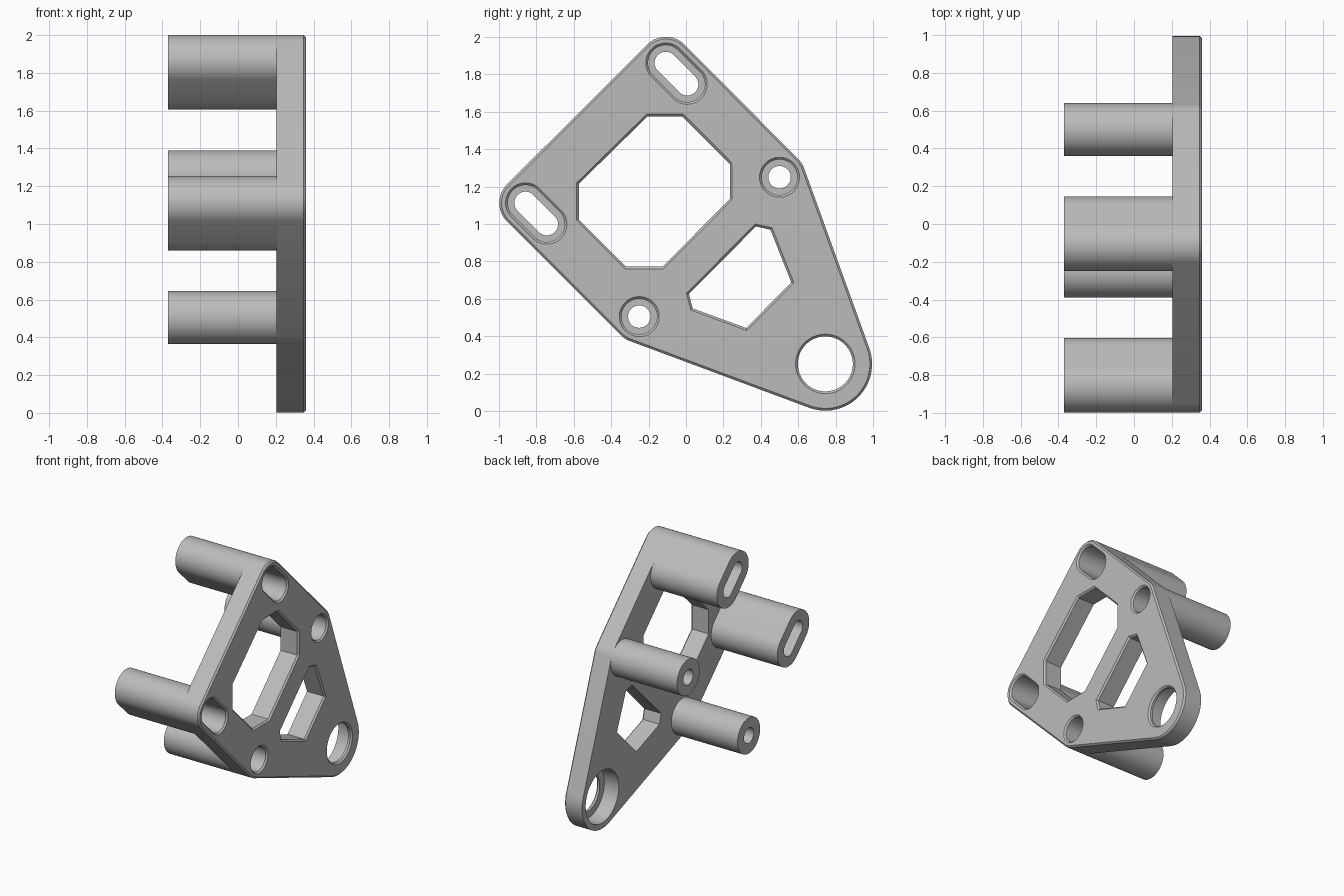
import bpy, bmesh, math
from mathutils import Vector
from mathutils.geometry import convex_hull_2d

if "Cube" in bpy.data.objects:
    bpy.data.objects.remove(bpy.data.objects["Cube"])

grey = bpy.data.materials.new("light_grey")
grey.use_nodes = True
colour = (0.5, 0.5, 0.5, 1)
grey.diffuse_color = colour
grey.node_tree.nodes["Principled BSDF"].inputs["Base Color"].default_value = colour

# Plate faces, post end and the depth of the screw head recess
BACK, FRONT, POST_END, RECESS = 0.205, 0.36, -0.37, -0.1
CHAMFER = 0.012
BOSS_R, HEAD_R, HOLE_R = 0.14, 0.095, 0.06


def hull(circles, steps=64):
    """Outline (y, z) wrapped tightly around circles given as (y, z, radius)."""
    pts = []
    for y, z, r in circles:
        for i in range(steps):
            a = math.tau * (i + 0.5) / steps
            pts.append(Vector((y + r * math.cos(a), z + r * math.sin(a))))
    return [pts[i] for i in convex_hull_2d(pts)]


def offset(pts, d):
    """Grow (or shrink, if negative) a convex outline by distance d."""
    n = len(pts)
    centre = sum(pts, Vector((0, 0))) / n
    result = []
    for i, p in enumerate(pts):
        normals = []
        for a, b in ((pts[i - 1], p), (p, pts[(i + 1) % n])):
            e = (b - a).normalized()
            m = Vector((e.y, -e.x))
            normals.append(m if m.dot(p - centre) > 0 else -m)
        n1, n2 = normals
        result.append(p + (n1 + n2) * d / (1 + n1.dot(n2)))
    return result


def loft(name, outline, sections, tube=False):
    """Skin an outline through (x, offset) sections; a tube joins last to first."""
    bm = bmesh.new()
    rings = [[bm.verts.new((x, p.x, p.y)) for p in offset(outline, d)]
             for x, d in sections]
    n = len(outline)
    pairs = list(zip(rings, rings[1:]))
    if tube:
        pairs.append((rings[-1], rings[0]))
    else:
        bm.faces.new(rings[0])
        bm.faces.new(rings[-1])
    for a, b in pairs:
        for i in range(n):
            j = (i + 1) % n
            bm.faces.new((a[i], a[j], b[j], b[i]))
    bmesh.ops.recalc_face_normals(bm, faces=bm.faces)
    mesh = bpy.data.meshes.new(name)
    bm.to_mesh(mesh)
    bm.free()
    obj = bpy.data.objects.new(name, mesh)
    bpy.context.collection.objects.link(obj)
    mesh.materials.append(grey)
    return obj


def activate(obj):
    bpy.ops.object.select_all(action="DESELECT")
    obj.select_set(True)
    bpy.context.view_layer.objects.active = obj


def cut(target, cutter):
    mod = target.modifiers.new("cut", "BOOLEAN")
    mod.operation, mod.solver, mod.object = "DIFFERENCE", "EXACT", cutter
    activate(target)
    bpy.ops.object.modifier_apply(modifier=mod.name)
    bpy.data.objects.remove(cutter)


def slot(y, z, half=0.057):
    """Two circles along the diagonal slot direction."""
    return [(y - half, z + half, BOSS_R), (y + half, z - half, BOSS_R)]


bosses = {
    "upper_slotted_post": slot(-0.051, 1.804),
    "front_slotted_post": slot(-0.801, 1.056),
    "rear_round_post": [(0.5, 1.25, BOSS_R)],
    "lower_round_post": [(-0.25, 0.505, BOSS_R)],
}
pivot = (0.745, 0.252, 0.25)

# Base plate wrapped around all bosses and the pivot end, chamfered on its outer face
circles = [c for group in bosses.values() for c in group] + [pivot]
plate = loft("base_plate", hull(circles),
             [(BACK, 0), (FRONT - CHAMFER, 0), (FRONT, -CHAMFER)])

# Hollow posts with stepped bores, and matching chamfered recesses in the plate
head, hole = HEAD_R - BOSS_R, HOLE_R - BOSS_R
posts = []
for name, group in bosses.items():
    outline = hull(group)
    posts.append(loft(name, outline,
                      [(BACK, 0), (POST_END, 0), (POST_END, hole), (RECESS, hole),
                       (RECESS, head), (BACK, head)], tube=True))
    cut(plate, loft("recess_cutter", outline,
                    [(BACK - 0.1, head), (FRONT - CHAMFER, head),
                     (FRONT + CHAMFER, head + 2 * CHAMFER)]))

# Pivot bore: wide pocket from behind, thin chamfered lip in front
pocket, lip = 0.205 - pivot[2], 0.147 - pivot[2]
cut(plate, loft("pivot_cutter", hull([pivot], 96),
                [(BACK - 0.1, pocket), (FRONT - 0.03, pocket), (FRONT - 0.03, lip),
                 (FRONT - CHAMFER, lip), (FRONT + CHAMFER, lip + 2 * CHAMFER)]))

# Weight-saving windows
large_window = [(-0.21, 1.588), (-0.015, 1.588), (0.247, 1.325), (0.247, 1.13),
                (-0.12, 0.76), (-0.325, 0.76), (-0.585, 1.02), (-0.585, 1.22)]
small_window = [(0.37, 1.0), (0.46, 0.98), (0.577, 0.685),
                (0.325, 0.43), (0.025, 0.54), (0.003, 0.63)]
for corners in (large_window, small_window):
    cut(plate, loft("window_cutter", [Vector(c) for c in corners],
                    [(BACK - 0.1, -CHAMFER), (FRONT - CHAMFER, -CHAMFER),
                     (FRONT + CHAMFER, CHAMFER)]))

# Smooth the round walls, keep the chamfers crisp
for obj in [plate] + posts:
    activate(obj)
    bpy.ops.object.shade_smooth_by_angle(angle=math.radians(30))
